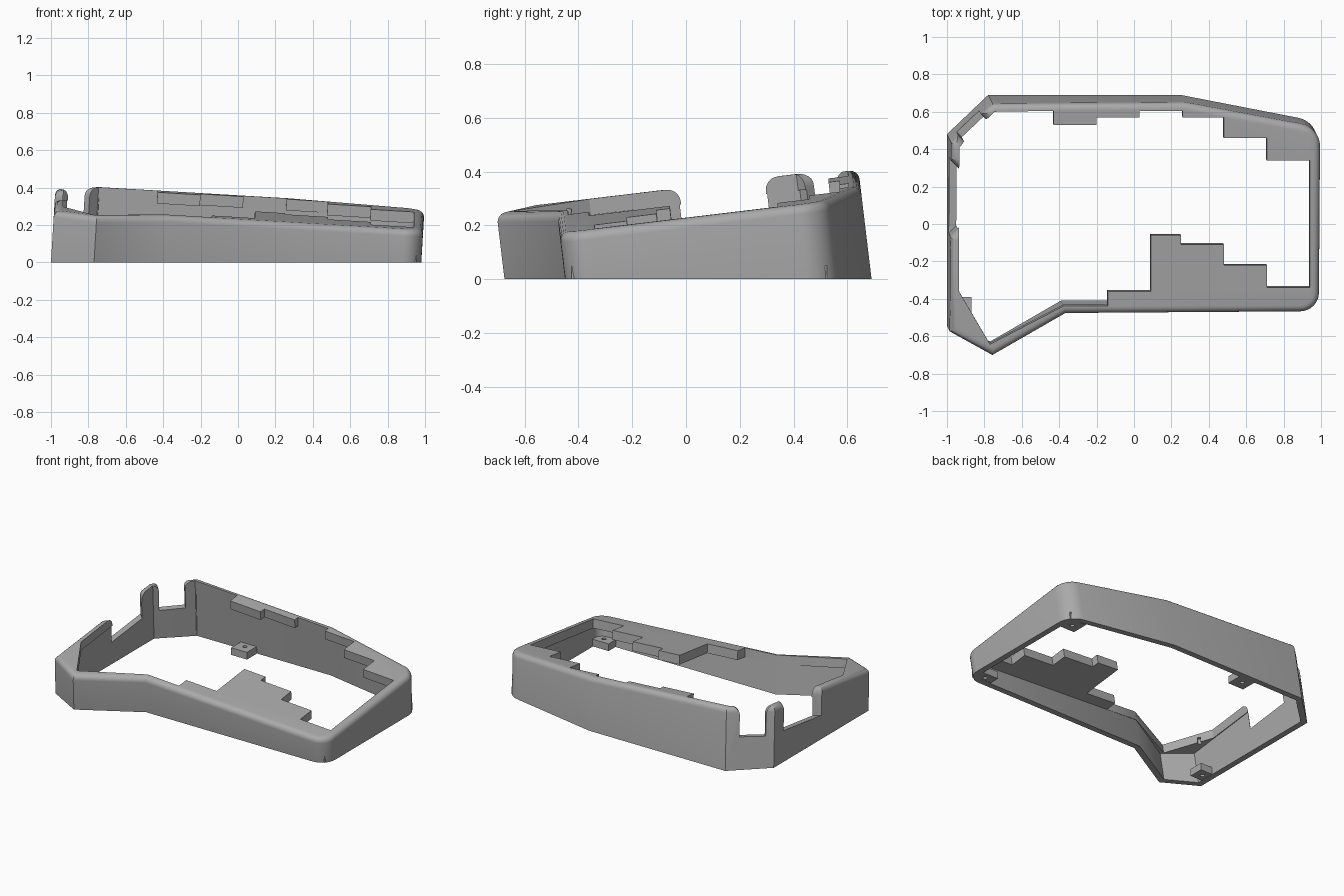
import bpy, bmesh, math
from mathutils import Vector as V

if "Cube" in bpy.data.objects:
    bpy.data.objects.remove(bpy.data.objects["Cube"], do_unlink=True)

# The tray is a prism along the normal of a tilted top plane, cut flat at z = 0
LEAN = V((0.06, -0.12))
TOP = 0.285
WALL = 0.04
PLATE = 0.06

grey = bpy.data.materials.new("plain_grey")
grey.use_nodes = True
colour = (0.4, 0.4, 0.4, 1)
grey.diffuse_color = colour
grey.node_tree.nodes["Principled BSDF"].inputs["Base Color"].default_value = colour


def lift(p, z):
    return V((p.x + LEAN.x * z, p.y + LEAN.y * z, z))


def top_z(p):
    return (TOP - LEAN.dot(p)) / (1 + LEAN.length_squared)


def to_base(p):
    return p - LEAN * (TOP - LEAN.dot(p))


def make_object(name, bm):
    bmesh.ops.recalc_face_normals(bm, faces=bm.faces)
    mesh = bpy.data.meshes.new(name)
    bm.to_mesh(mesh)
    bm.free()
    mesh.materials.append(grey)
    obj = bpy.data.objects.new(name, mesh)
    bpy.context.collection.objects.link(obj)
    return obj


def bridge(name, low, high, rim=0):
    """Solid between two matching loops, optionally rounding the upper edge."""
    bm = bmesh.new()
    a = [bm.verts.new(p) for p in low]
    b = [bm.verts.new(p) for p in high]
    bm.faces.new(a)
    lid = bm.faces.new(b)
    for i in range(len(a)):
        j = (i + 1) % len(a)
        bm.faces.new((a[i], a[j], b[j], b[i]))
    bmesh.ops.recalc_face_normals(bm, faces=bm.faces)
    if rim:
        bmesh.ops.bevel(bm, geom=list(lid.edges), offset=rim, segments=5,
                        profile=0.5, affect='EDGES')
    return make_object(name, bm)


def prism(name, pts, floor, drop, rim=0):
    return bridge(name, [lift(p, floor) for p in pts],
                  [lift(p, top_z(p) + drop) for p in pts], rim)


def inset(pts, d):
    out = []
    for i, p in enumerate(pts):
        u = (p - pts[i - 1]).normalized()
        v = (pts[(i + 1) % len(pts)] - p).normalized()
        n, m = V((-u.y, u.x)), V((-v.y, v.x))
        out.append(p + (n + m) * d / (1 + n.dot(m)))
    return out


def rounded(pts, radii):
    out = []
    for i, p in enumerate(pts):
        r = radii.get(i, 0)
        if not r:
            out.append(p)
            continue
        a = p + (pts[i - 1] - p).normalized() * r
        b = p + (pts[(i + 1) % len(pts)] - p).normalized() * r
        centre = a + b - p
        for k in range(9):
            t = k / 8 * math.pi / 2
            out.append(centre + (a - centre) * math.cos(t) + (b - centre) * math.sin(t))
    return out


def wall_cutter(name, start, along, inward, a, b, depth, flare, reach):
    """Slot through a wall whose upper corners flare in quarter circles."""
    r = 0.05
    loops = []
    for dist in (-0.04, reach):
        lo, hi = a + flare * dist, b - flare * dist
        arc = [(r - r * math.cos(t), r * math.sin(t) - r)
               for t in (k * math.pi / 12 for k in range(7))]
        prof = [(hi, -depth)] + [(hi + s, d) for s, d in arc] + [(hi + r, 0.1)]
        prof += [(lo - r, 0.1)] + [(lo - s, d) for s, d in reversed(arc)] + [(lo, -depth)]
        loop = []
        for t, d in prof:
            p = start + along * t + inward * dist
            loop.append(lift(p, top_z(p) + d))
        loops.append(loop)
    return bridge(name, *loops)


def cut(obj, cutter):
    mod = obj.modifiers.new("cut", 'BOOLEAN')
    mod.operation = 'DIFFERENCE'
    mod.solver = 'EXACT'
    mod.object = cutter
    bpy.context.view_layer.objects.active = obj
    bpy.ops.object.modifier_apply(modifier=mod.name)
    bpy.data.objects.remove(cutter, do_unlink=True)


# Outer tray with a rounded upper rim
outline = [V(p) for p in ((-1, -.545), (-.77, -.675), (-.38, -.45), (.98, -.45),
                          (.98, .548), (.25, .69), (-.78, .69), (-1, .48))]
tray = prism("case_shell", rounded(outline, {3: .1, 4: .1}), 0, 0, 0.035)

# Cavity under the top plate
cavity = rounded(inset(outline, WALL), {3: .06, 4: .06})
cut(tray, prism("cavity_cutter", cavity, -0.1, -PLATE))

# Stepped opening through the top plate, with a gusset left at the thumb corner
opening = [(-.936, -.36), (-.77, -.643), (-.375, -.438), (-.14, -.438), (-.14, -.36),
           (.09, -.36), (.09, -.06), (.25, -.06), (.25, -.11), (.48, -.11),
           (.48, -.22), (.71, -.22), (.71, -.34), (.94, -.34), (.94, .34),
           (.71, .34), (.71, .46), (.48, .46), (.48, .57), (.26, .57),
           (.26, .605), (.03, .605), (.03, .57), (-.2, .57), (-.2, .53),
           (-.43, .53), (-.43, .605), (-.745, .6), (-.933, .41)]
cut(tray, prism("opening_cutter", [to_base(V(p)) for p in opening], -0.05, 0.1))

# Wide slot in the left wall and narrow slot in the angled corner
cut(tray, wall_cutter("side_slot", outline[7] * V((1, 0)) * V((1, 0)) and V((-1, 0)),
                      V((0, 1)), V((1, 0)), -.03, .38, .18, 1, .08))
along = (outline[7] - outline[6]).normalized()
cut(tray, wall_cutter("corner_slot", outline[6], along, V((-along.y, along.x)),
                      .085, .25, .19, 0, .055))


# Screw blocks on the floor of the tray
def screw_hole(x, y, height):
    bm = bmesh.new()
    bmesh.ops.create_cone(bm, cap_ends=True, segments=16, radius1=.014,
                          radius2=.014, depth=height + .05)
    bmesh.ops.translate(bm, verts=bm.verts, vec=(x, y, height / 2 - .025))
    return make_object("hole_cutter", bm)


parts = [tray]
blocks = {"back_screw_block": (-.43, -.31, .54, .665),
          "back_right_screw_block": (.83, .955, .41, .525),
          "front_right_screw_block": (.82, .955, -.425, -.335),
          "thumb_screw_block": (-.975, -.87, -.49, -.39)}
for name, (x0, x1, y0, y1) in blocks.items():
    corners = [(x0, y0), (x1, y0), (x1, y1), (x0, y1)]
    block = bridge(name, [V((*c, 0.001)) for c in corners], [V((*c, .05)) for c in corners])
    cut(block, screw_hole((x0 + x1) / 2, (y0 + y1) / 2, .1))
    parts.append(block)

# Blind hole under the thumb gusset
cut(tray, screw_hole(-.9, -.44, .26))

# Smooth rounded rims, sharp edges elsewhere
bpy.ops.object.select_all(action='DESELECT')
for obj in parts:
    obj.select_set(True)
bpy.context.view_layer.objects.active = tray
bpy.ops.object.shade_smooth_by_angle(angle=math.radians(30))
